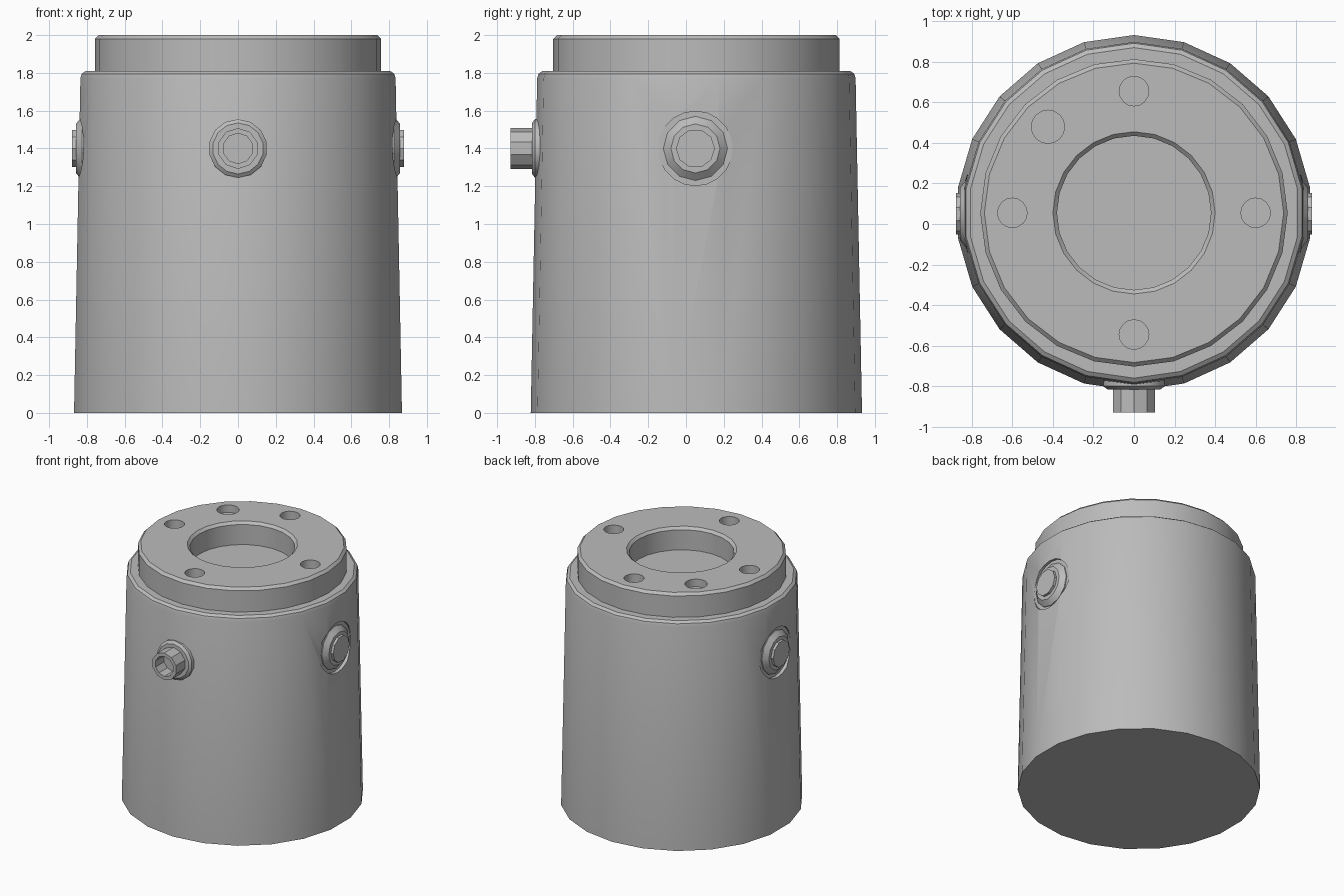
import bpy
from math import radians, pi, sin, cos
from mathutils import Matrix

if "Cube" in bpy.data.objects:
    bpy.data.objects.remove(bpy.data.objects["Cube"])

AXIS_Y = 0.055   # centre line of the housing
PORT_Z = 1.4     # height of the side fittings

steel = bpy.data.materials.new("grey_metal")
steel.use_nodes = True
GREY = (0.5, 0.5, 0.5, 1)
steel.diffuse_color = GREY
steel.node_tree.nodes["Principled BSDF"].inputs["Base Color"].default_value = GREY


def lathe(name, profile, sides, location, turn=None, start=pi / 2):
    """Closed solid of revolution from (radius, height) points, capped at both ends."""
    verts = [(r * cos(start + 2 * pi * i / sides), r * sin(start + 2 * pi * i / sides), h)
             for r, h in profile for i in range(sides)]
    faces = [tuple(reversed(range(sides)))]
    for k in range(len(profile) - 1):
        for i in range(sides):
            j = (i + 1) % sides
            a, b = k * sides, (k + 1) * sides
            faces.append((a + i, a + j, b + j, b + i))
    faces.append(tuple(range(len(verts) - sides, len(verts))))
    mesh = bpy.data.meshes.new(name)
    mesh.from_pydata(verts, [], faces)
    if turn:
        mesh.transform(turn)
    mesh.materials.append(steel)
    obj = bpy.data.objects.new(name, mesh)
    obj.location = location
    bpy.context.collection.objects.link(obj)
    return obj


def cut(target, cutter):
    """Subtract the cutter from the target and discard it."""
    mod = target.modifiers.new("cut", 'BOOLEAN')
    mod.operation = 'DIFFERENCE'
    mod.solver = 'EXACT'
    mod.object = cutter
    graph = bpy.context.evaluated_depsgraph_get()
    mesh = bpy.data.meshes.new_from_object(target.evaluated_get(graph))
    target.modifiers.clear()
    target.data = mesh
    bpy.data.objects.remove(cutter)


# Tapered housing with a rounded shoulder
housing = lathe("housing", [(0.877, 0), (0.843, 1.77), (0.836, 1.795), (0.815, 1.81)],
                22, (0, AXIS_Y, 0))

# Raised mounting flange with a chamfered rim
flange = lathe("mounting_flange", [(0.758, 1.75), (0.758, 1.98), (0.738, 2)],
               24, (0, AXIS_Y, 0))

# Central bore with a chamfered mouth
cut(flange, lathe("bore_cutter", [(0.38, 1.82), (0.38, 1.98), (0.4, 2), (0.4, 2.1)],
                  24, (0, AXIS_Y, 0)))

# Four bolt holes, plus one wider and shallower locating hole
for angle, radius, floor in [(0, 0.073, 1.87), (90, 0.073, 1.87), (180, 0.073, 1.87),
                             (270, 0.073, 1.87), (135, 0.082, 1.94)]:
    a = radians(angle)
    spot = (0.6 * cos(a), AXIS_Y + 0.6 * sin(a), 0)
    cut(flange, lathe("hole_cutter", [(radius, floor), (radius, 2.1)], 16, spot))

parts = [housing, flange]

# Side fittings: round recess, conical boss and button on each side
for side, label in [(1, "left"), (-1, "right")]:
    turn = Matrix.Rotation(side * pi / 2, 4, 'Y')
    centre = (0, AXIS_Y - 0.005, PORT_Z)
    cut(housing, lathe("recess_cutter", [(0.197, 0.818), (0.197, 1)], 20, centre, turn))
    parts.append(lathe(label + "_boss", [(0.17, 0.8), (0.17, 0.825), (0.13, 0.858)],
                       12, centre, turn))
    parts.append(lathe(label + "_button", [(0.103, 0.84), (0.103, 0.878)], 10, centre, turn))

# Front connector: collar and hollow spout
to_front = Matrix.Rotation(pi / 2, 4, 'X')
front = (0, 0, PORT_Z)
parts.append(lathe("connector_collar", [(0.155, 0.74), (0.155, 0.8), (0.135, 0.815)],
                   14, front, to_front))
spout = lathe("connector_spout", [(0.108, 0.78), (0.108, 0.93)], 10, front, to_front)
cut(spout, lathe("spout_cutter", [(0.08, 0.825), (0.08, 1)], 10, front, to_front))
parts.append(spout)

# Smooth the round walls and keep the rims sharp
bpy.ops.object.select_all(action='DESELECT')
for part in parts:
    part.select_set(True)
bpy.context.view_layer.objects.active = housing
bpy.ops.object.shade_smooth_by_angle(angle=radians(28))
